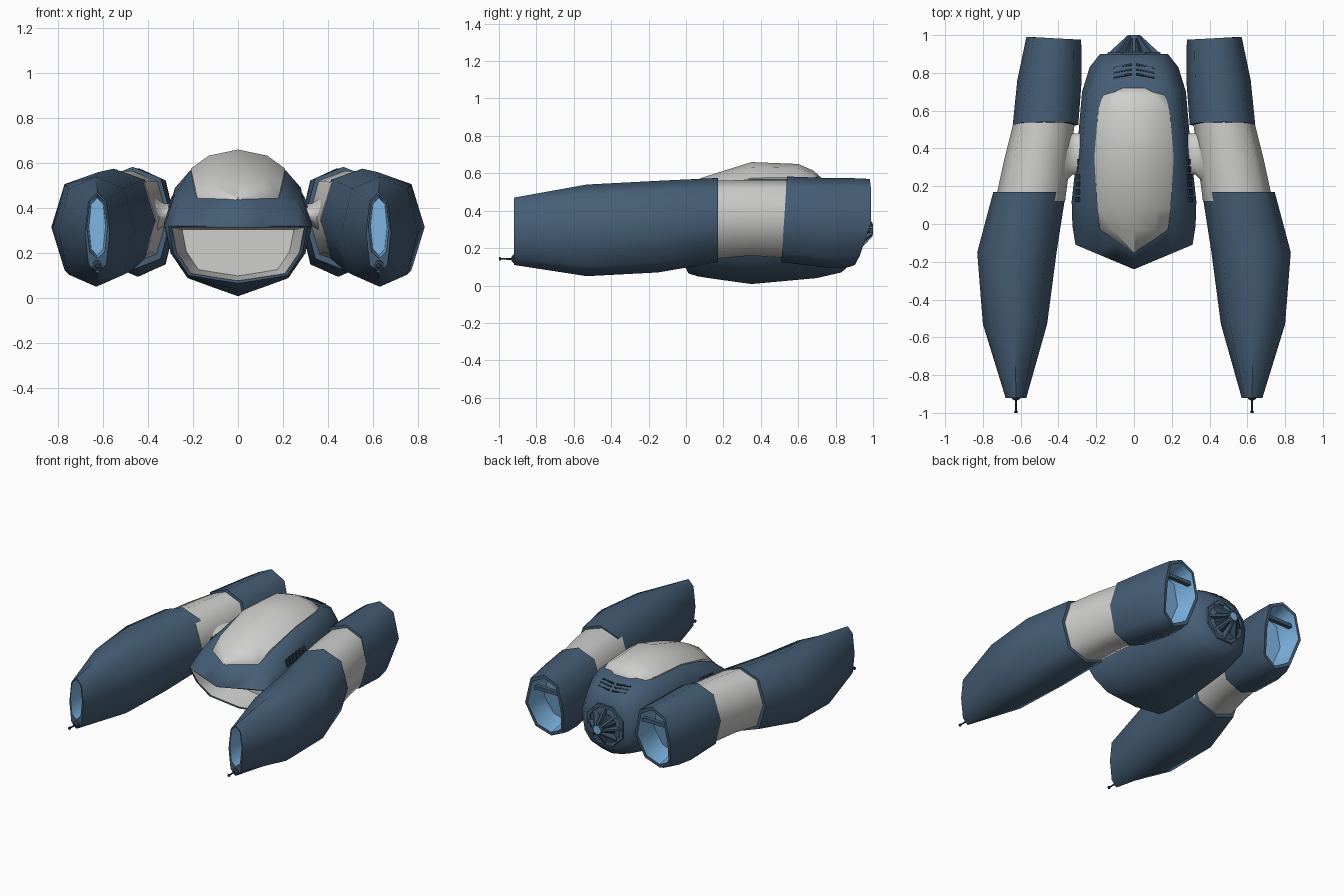
import bpy, bmesh, math
from mathutils import Vector

cube = bpy.data.objects.get("Cube")
if cube:
    bpy.data.objects.remove(cube, do_unlink=True)


def material(name, r, g, b):
    m = bpy.data.materials.new(name)
    m.use_nodes = True
    m.diffuse_color = (r, g, b, 1)
    m.node_tree.nodes["Principled BSDF"].inputs["Base Color"].default_value = (r, g, b, 1)
    return m


NAVY, GREY, SKY, DARK = range(4)
MATS = [material("navy hull", .06, .112, .18), material("light grey", .62, .62, .61),
        material("sky blue", .21, .46, .77), material("dark navy", .025, .045, .07)]


def finish(name, bm, angle=55):
    bmesh.ops.recalc_face_normals(bm, faces=bm.faces)
    mesh = bpy.data.meshes.new(name)
    bm.to_mesh(mesh)
    bm.free()
    for m in MATS:
        mesh.materials.append(m)
    ob = bpy.data.objects.new(name, mesh)
    bpy.context.collection.objects.link(ob)
    bpy.ops.object.select_all(action='DESELECT')
    ob.select_set(True)
    bpy.context.view_layer.objects.active = ob
    bpy.ops.object.shade_smooth_by_angle(angle=math.radians(angle))
    return ob


def loft(name, rings, bands, caps, side=1, angle=55):
    """Skin closed rings; bands and caps hold material slots."""
    bm = bmesh.new()
    loops = [[bm.verts.new((p[0] * side, p[1], p[2])) for p in r] for r in rings]
    n = len(loops[0])
    for a, b, mat in zip(loops, loops[1:], bands):
        for i in range(n):
            j = (i + 1) % n
            bm.faces.new((a[i], a[j], b[j], b[i])).material_index = mat
    bm.faces.new(loops[0]).material_index = caps[0]
    bm.faces.new(loops[-1]).material_index = caps[1]
    return finish(name, bm, angle)


def inset(ring, sx, sz, dy=0, y=None):
    """Shrink a ring about its centre and push it along y."""
    c = sum((Vector(p) for p in ring), Vector()) / len(ring)
    return [(c.x + (p[0] - c.x) * sx, p[1] + dy if y is None else y,
             c.z + (p[2] - c.z) * sz) for p in ring]


UNIT = [(0, 1), (.72, .78), (1, 0), (.72, -.78), (0, -1), (-.72, -.78), (-1, 0), (-.72, .78)]


def octagon(y, x0, x1, z0, z1, lean=0):
    cx, cz, w, h = (x0 + x1) / 2, (z0 + z1) / 2, (x1 - x0) / 2, (z1 - z0) / 2
    return [(cx + w * u, y + lean * v, cz + h * v) for u, v in UNIT]


def ellipse(cx, cy, cz, a, b, n, axis):
    pts = []
    for i in range(n):
        t = math.tau * (i + .5) / n
        u, v = a * math.cos(t), b * math.sin(t)
        pts.append((cx + u, cy, cz + v) if axis == 'y' else (cx, cy + u, cz + v))
    return pts


def bar(name, centre, size, mat, rot=(0, 0, 0)):
    bm = bmesh.new()
    bmesh.ops.create_cube(bm, size=1)
    bmesh.ops.scale(bm, vec=size, verts=bm.verts)
    for f in bm.faces:
        f.material_index = mat
    ob = finish(name, bm, 30)
    ob.location, ob.rotation_euler = centre, rot
    return ob


# Hull: half sections from crown to keel, mirrored; the first one is the mouth rim
def section(half):
    return half + [(-x, y, z) for x, y, z in reversed(half[1:-1])]


def flat(y, xz):
    return section([(x, y, z) for x, z in xz])


rim = section([(x, -.24 + .42 * x, .32) for x in (0, .1, .2, .27, .31)] +
              [(x, -.11 + (.31 - z) * .5, z) for x, z in
               ((.287, .20), (.22, .10), (.11, .082), (0, .065))])
brow = section([(0, -.15, .44), (.1, -.09, .44), (.19, -.03, .44), (.27, -.03, .42),
                (.326, -.01, .32), (.30, .02, .20), (.225, .05, .095),
                (.11, .06, .07), (0, .06, .05)])
hull = [rim, brow,
        flat(.12, [(0, .51), (.1, .51), (.2, .505), (.285, .45), (.33, .33),
                   (.3, .2), (.225, .09), (.11, .06), (0, .04)]),
        flat(.35, [(0, .575), (.1, .575), (.21, .57), (.28, .49), (.305, .34),
                   (.28, .2), (.215, .085), (.105, .045), (0, .008)]),
        flat(.70, [(0, .58), (.1, .58), (.19, .57), (.25, .48), (.275, .33),
                   (.25, .18), (.18, .09), (.09, .06), (0, .04)]),
        flat(.83, [(0, .53), (.08, .53), (.15, .51), (.2, .44), (.235, .32),
                   (.215, .18), (.15, .11), (.08, .085), (0, .07)]),
        flat(.90, [(0, .46), (.06, .46), (.11, .44), (.16, .38), (.18, .31),
                   (.165, .22), (.12, .16), (.06, .14), (0, .13)])]
loft("hull", [inset(rim, .8, .8, y=.2), inset(rim, .95, .93)] + hull,
     [GREY] + [NAVY] * 7, (GREY, NAVY))

# Canopy dome: y, half width, edge height, crown height
dome = []
for y, w, e, p in [(-.148, .01, .435, .447), (-.03, .18, .448, .52), (.08, .195, .505, .575),
                   (.35, .21, .575, .66), (.6, .19, .58, .65), (.68, .165, .575, .615),
                   (.72, .08, .565, .58)]:
    arc = [(w, e), (.62 * w, e + .68 * (p - e)), (0, p)]
    arc += [(-x, z) for x, z in reversed(arc[:-1])]
    dome.append([(w, y, e - .03)] + [(x, y, z) for x, z in arc] + [(-w, y, e - .03)])
loft("canopy", dome, [GREY] * 6, (GREY, GREY))

# Rear thruster: octagonal collar, finned cone and glowing tip
TZ = .30
collar = [ellipse(0, y, TZ, r, r, 8, 'y') for y, r in
          [(.86, .16), (.91, .15), (.91, .125), (.88, .12)]]
loft("thruster_collar", collar, [NAVY] * 3, (NAVY, DARK), angle=30)
loft("thruster_cone", [ellipse(0, y, TZ, r, r, 8, 'y') for y, r in
                       [(.87, .10), (.985, .032), (1.0, .03)]],
     [DARK, SKY], (DARK, SKY), angle=30)
for i in range(8):
    t = math.tau * i / 8
    d, s = Vector((math.cos(t), 0, math.sin(t))), Vector((-math.sin(t), 0, math.cos(t))) * .007
    o = Vector((0, 0, TZ))
    outline = [(.02, .88), (.13, .88), (.13, .91), (.035, .998), (.02, .998)]
    blades = [[o + d * r + Vector((0, y, 0)) + s * k for r, y in outline] for k in (-1, 1)]
    loft("thruster_fin", blades, [NAVY], (NAVY, NAVY), angle=20)

for side, tag in ((1, "left_"), (-1, "right_")):
    # Front pod with a recessed intake slot
    tip = octagon(-.92, .57, .68, .11, .47)
    slot = octagon(-.92, .58, .672, .175, .46)
    loft(tag + "front_pod",
         [inset(slot, .8, .9, dy=.12), slot, tip, octagon(-.53, .46, .80, .05, .54),
          octagon(-.15, .41, .83, .07, .56), octagon(.17, .36, .745, .125, .575)],
         [SKY] + [NAVY] * 4, (SKY, NAVY), side)

    # Pale middle section
    loft(tag + "middle_pod",
         [octagon(.12, .365, .735, .14, .56), octagon(.35, .335, .685, .16, .565),
          octagon(.57, .31, .63, .145, .565)], [GREY] * 2, (GREY, GREY), side)

    # Rear pod with a recessed exhaust whose lower edge curls forward
    tail = [(x, y + .05 * (x - .42) - .42 * max(0, .3 - z), z)
            for x, y, z in octagon(.983, .28, .57, .11, .57)]
    mouth = inset(tail, .86, .9)
    loft(tag + "rear_pod",
         [octagon(.525, .295, .642, .125, .583, .015), octagon(.76, .277, .618, .095, .575),
          octagon(.87, .277, .595, .098, .575), tail, mouth, inset(mouth, .85, .88, dy=-.16)],
         [NAVY] * 4 + [SKY], (NAVY, SKY), side)
    bar(tag + "exhaust_bar", (side * .425, .94, .445), (.235, .03, .025), NAVY)

    # Flared strut between hull and pod
    loft(tag + "strut",
         [ellipse(x, .37, .37, a, b, 16, 'x') for x, a, b in
          [(.25, .12, .06), (.30, .11, .05), (.325, .11, .05), (.35, .135, .065), (.39, .18, .10)]],
         [GREY] * 4, (GREY, GREY), side)

    # Probe below the intake
    loft(tag + "probe",
         [ellipse(.625, y, .143, r, r, 8, 'y') for y, r in
          [(-.90, .028), (-.925, .024), (-.935, .006), (-.99, .005), (-.992, .011), (-1, .009)]],
         [NAVY, DARK, DARK, DARK, DARK], (NAVY, DARK), side, 30)

    # Side vents and rear deck louvres
    for i in range(6):
        bar(tag + "side_vent", (side * (.298 - .0025 * i), .13 + .04 * i, .425 + .004 * i),
            (.012, .028, .05), DARK, (0, side * -.35, 0))
    for i in range(3):
        bar(tag + "deck_louvre", (side * .06, .785 + .025 * i, .55 - .014 * i),
            (.10, .010, .009), DARK, (-.4, 0, side * -.2))
